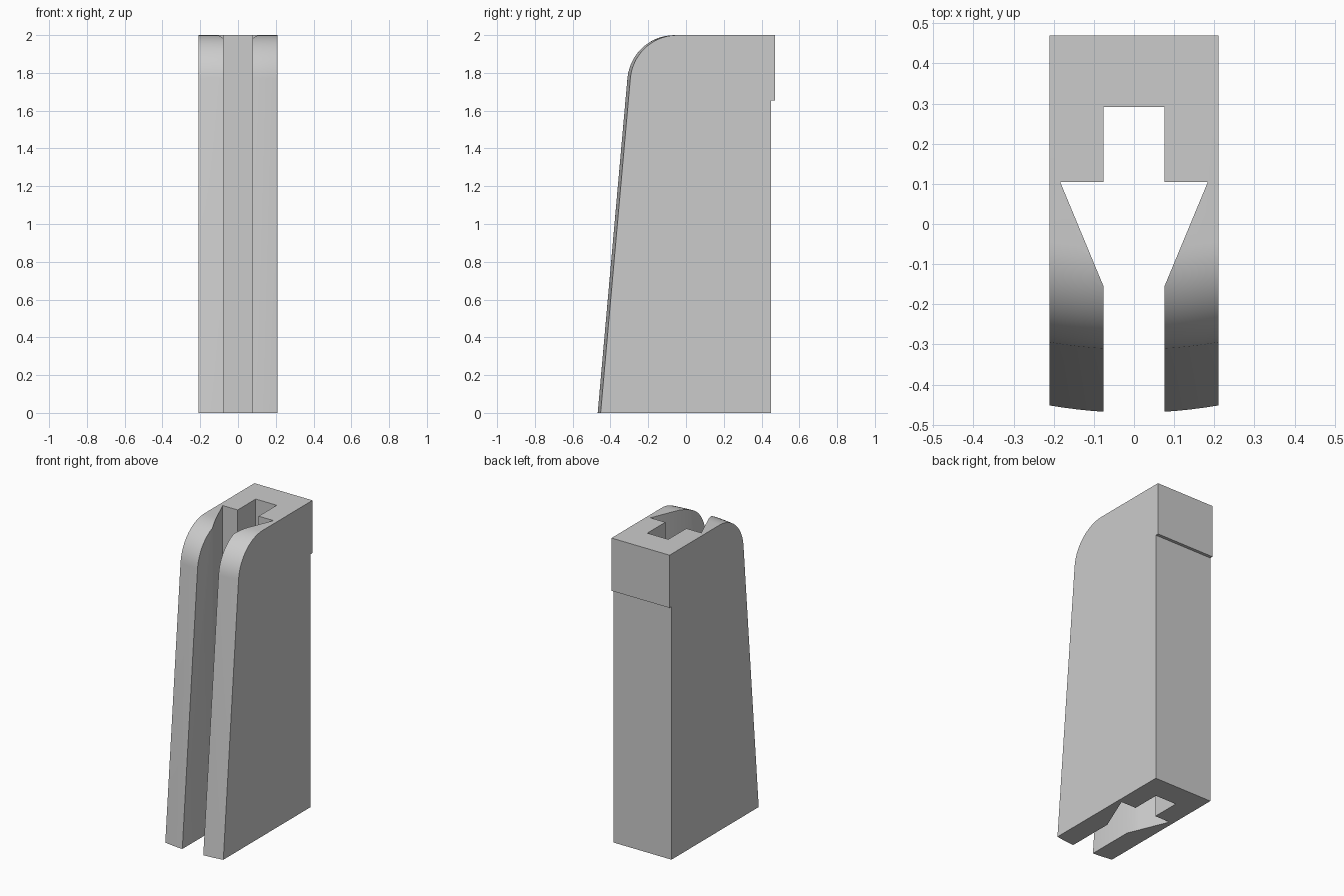
import bpy, bmesh
from math import radians, sin, cos

default = bpy.data.objects.get("Cube")
if default:
    bpy.data.objects.remove(default, do_unlink=True)

HALF_WIDTH = 0.21
STATIONS = 12          # slices across the width
BOW = 0.41             # how far the front bows back towards the sides
RADIUS = 0.25          # rounded upper front edge
LEAN = 5.1             # front slope in degrees

grey = bpy.data.materials.new("plain grey")
grey.use_nodes = True
colour = (0.6, 0.6, 0.6, 1)
grey.diffuse_color = colour
grey.node_tree.nodes["Principled BSDF"].inputs["Base Color"].default_value = colour


def make_object(name, bm):
    bmesh.ops.recalc_face_normals(bm, faces=bm.faces)
    mesh = bpy.data.meshes.new(name)
    bm.to_mesh(mesh)
    bm.free()
    mesh.materials.append(grey)
    obj = bpy.data.objects.new(name, mesh)
    bpy.context.collection.objects.link(obj)
    return obj


# Side profile: stepped back, flat top, rounded corner, sloping front
centre_y, centre_z = -0.0635, 2 - RADIUS
arc = [radians(90 + (90 - LEAN) * i / 14) for i in range(15)]
front = [(centre_y + RADIUS * cos(a), centre_z + RADIUS * sin(a)) for a in arc]
front.append((-0.47, 0))
back = [(0.45, 0), (0.45, 1.655), (0.47, 1.655), (0.47, 2)]

# Body: the profile repeated across the width, with a bowed front
bm = bmesh.new()
rows = []
for i in range(STATIONS + 1):
    x = HALF_WIDTH * (2 * i / STATIONS - 1)
    points = back + [(y + BOW * x * x, z) for y, z in front]
    rows.append([bm.verts.new((x, y, z)) for y, z in points])
for a, b in zip(rows, rows[1:]):
    for j in range(len(a)):
        k = (j + 1) % len(a)
        bm.faces.new((a[j], a[k], b[k], b[j]))
bm.faces.new(rows[0])
bm.faces.new(rows[-1])
body = make_object("slotted_body", bm)

# Slot: arrow-shaped channel running the full height and open at the front
side = [(0.076, -0.7), (0.076, -0.155), (0.184, 0.105), (0.076, 0.105), (0.076, 0.292)]
outline = side + [(-x, y) for x, y in reversed(side)]
bm = bmesh.new()
base = bm.faces.new([bm.verts.new((x, y, -0.5)) for x, y in outline])
lifted = bmesh.ops.extrude_face_region(bm, geom=[base])["geom"]
bmesh.ops.translate(bm, vec=(0, 0, 3), verts=[v for v in lifted if isinstance(v, bmesh.types.BMVert)])
cutter = make_object("slot_cutter", bm)
cutter.hide_render = True

cut = body.modifiers.new("slot", "BOOLEAN")
cut.operation = "DIFFERENCE"
cut.solver = "EXACT"
cut.object = cutter

# Apply the cut, then smooth only the rounded front
bpy.ops.object.select_all(action="DESELECT")
bpy.context.view_layer.objects.active = body
body.select_set(True)
bpy.ops.object.modifier_apply(modifier=cut.name)
bpy.data.objects.remove(cutter, do_unlink=True)
bpy.ops.object.shade_smooth_by_angle(angle=radians(30))
